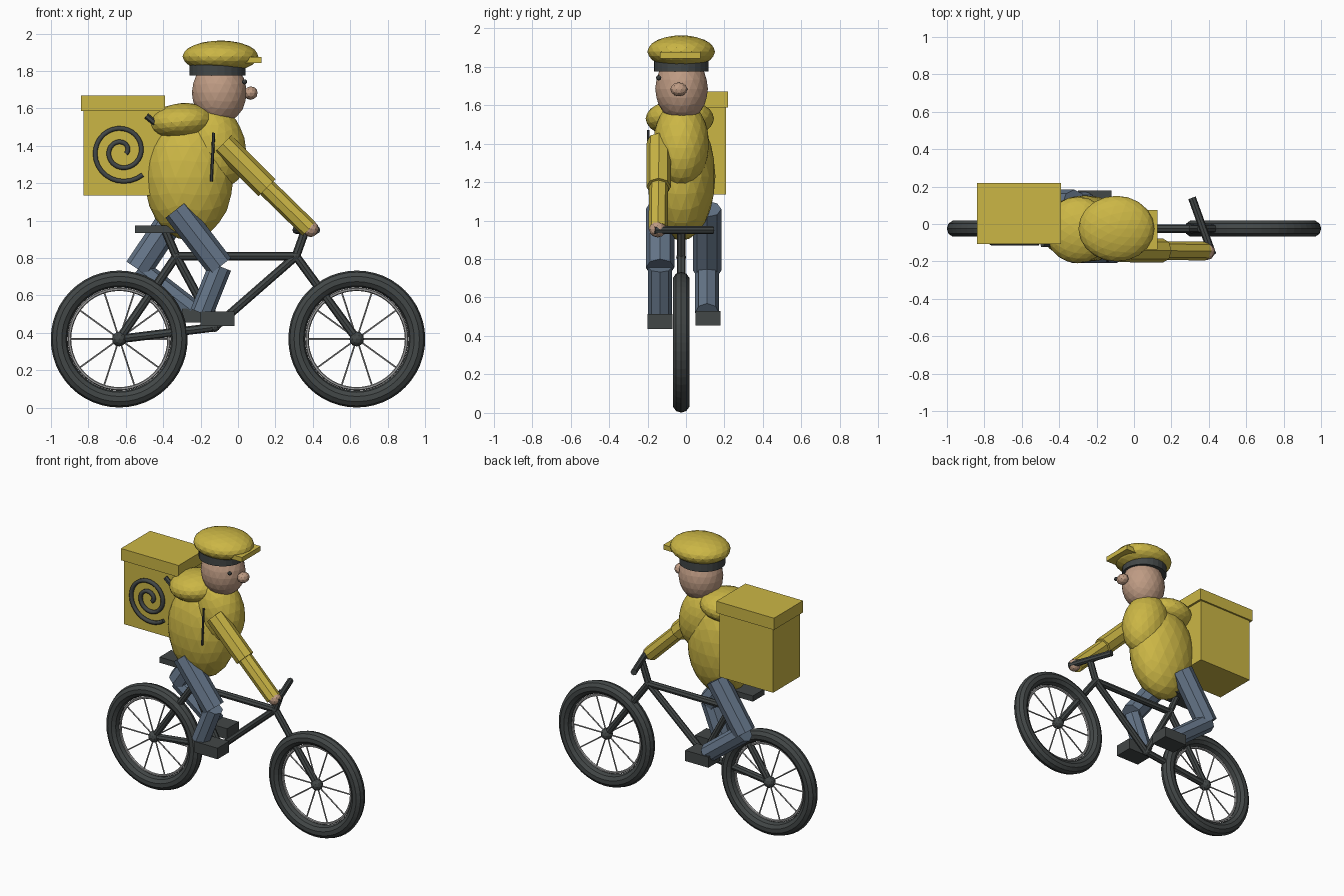
import bpy, math
from math import cos, sin, pi, radians
from mathutils import Vector

cube = bpy.data.objects.get("Cube")
if cube:
    bpy.data.objects.remove(cube, do_unlink=True)


def material(name, rgb):
    m = bpy.data.materials.new(name)
    m.use_nodes = True
    m.diffuse_color = (*rgb, 1)
    m.node_tree.nodes["Principled BSDF"].inputs["Base Color"].default_value = (*rgb, 1)
    return m


YELLOW = material("yellow", (0.60, 0.47, 0.06))
BLUE = material("denim blue", (0.13, 0.18, 0.25))
DARK = material("charcoal", (0.055, 0.063, 0.063))
SKIN = material("skin", (0.52, 0.33, 0.23))
STEEL = material("steel grey", (0.36, 0.36, 0.36))
MID = -0.025  # y of the bicycle plane


def finish(name, mat):
    ob = bpy.context.object
    ob.name = name
    ob.data.name = name
    ob.data.materials.append(mat)
    return ob


def ball(name, mat, loc, radii, tilt=0, detail=3):
    bpy.ops.mesh.primitive_ico_sphere_add(subdivisions=detail, radius=1, location=loc,
                                          rotation=(0, radians(tilt), 0))
    ob = finish(name, mat)
    ob.scale = radii
    return ob


def block(name, mat, low, high):
    low, high = Vector(low), Vector(high)
    bpy.ops.mesh.primitive_cube_add(size=1, location=(low + high) / 2)
    ob = finish(name, mat)
    ob.scale = high - low
    return ob


def rod(name, mat, a, b, radius, sides=8):
    a, b = Vector(a), Vector(b)
    bpy.ops.mesh.primitive_cylinder_add(vertices=sides, radius=radius, depth=(b - a).length,
                                        location=(a + b) / 2)
    ob = finish(name, mat)
    ob.rotation_mode = "QUATERNION"
    ob.rotation_quaternion = (b - a).to_track_quat("Z", "Y")
    return ob


def ring(name, mat, loc, major, minor, sides):
    bpy.ops.mesh.primitive_torus_add(location=loc, rotation=(pi / 2, 0, 0), major_radius=major,
                                     minor_radius=minor, major_segments=48, minor_segments=sides)
    return finish(name, mat)


# wheels with rims, hubs and spokes
for side, x in (("rear", -0.635), ("front", 0.635)):
    hub = Vector((x, MID, 0.367))
    ring(side + "_tyre", DARK, hub, 0.321, 0.045, 10)
    ring(side + "_rim", STEEL, hub, 0.266, 0.009, 6)
    ball(side + "_hub", DARK, hub, (0.04, 0.04, 0.04), detail=2)
    for i in range(10):
        a = 2 * pi * i / 10
        rod(side + "_spoke", STEEL, hub, hub + Vector((cos(a), 0, sin(a))) * 0.27, 0.005, 5)

# bicycle frame
REAR, FRONT = (-0.635, 0.367), (0.635, 0.367)
CLUSTER, HEAD, CRANK = (-0.33, 0.81), (0.31, 0.81), (-0.125, 0.43)
TUBES = {
    "seat_stay": (REAR, CLUSTER), "chain_stay": (REAR, CRANK), "seat_tube": (CLUSTER, CRANK),
    "seat_post": (CLUSTER, (-0.39, 0.95)), "top_tube": (CLUSTER, HEAD),
    "down_tube": (HEAD, CRANK), "fork": (HEAD, FRONT), "stem": (HEAD, (0.36, 0.95)),
}
for name, (a, b) in TUBES.items():
    rod(name, DARK, (a[0], MID, a[1]), (b[0], MID, b[1]), 0.023)
for name, p in (("seat_joint", CLUSTER), ("head_joint", HEAD), ("crank_joint", CRANK)):
    ball(name, DARK, (p[0], MID, p[1]), (0.026, 0.026, 0.026), detail=2)
rod("handlebar", DARK, (0.42, -0.165, 0.95), (0.31, 0.14, 0.95), 0.021)
block("saddle", DARK, (-0.55, -0.09, 0.935), (-0.31, 0.04, 0.975))

# legs and shoes
LEGS = {
    "right": (-0.135, (-0.33, 1.06), (-0.095, 0.755), (-0.195, 0.505)),
    "left": (0.11, (-0.32, 1.06), (-0.535, 0.74), (-0.25, 0.52)),
}
for side, (y, hip, knee, ankle) in LEGS.items():
    rod(side + "_thigh", BLUE, (hip[0], y, hip[1]), (knee[0], y, knee[1]), 0.074)
    rod(side + "_shin", BLUE, (knee[0], y, knee[1]), (ankle[0], y, ankle[1]), 0.062)
block("right_shoe", DARK, (-0.20, -0.2, 0.437), (-0.02, -0.07, 0.515))
block("left_shoe", DARK, (-0.30, 0.05, 0.455), (-0.12, 0.18, 0.53))

# jacket
ball("torso", YELLOW, (-0.262, MID, 1.23), (0.238, 0.178, 0.335))
ball("chest", YELLOW, (-0.12, MID, 1.40), (0.16, 0.145, 0.23), tilt=-15)
ball("hood", YELLOW, (-0.30, -0.032, 1.53), (0.176, 0.178, 0.098), tilt=-5)
rod("zip", DARK, (-0.13, -0.197, 1.47), (-0.142, -0.197, 1.21), 0.008, 6)

# arm and hand
SHOULDER, ELBOW, WRIST = (-0.08, -0.14, 1.41), (0.155, -0.142, 1.175), (0.38, -0.145, 0.955)
rod("upper_arm", YELLOW, SHOULDER, ELBOW, 0.064)
rod("forearm", YELLOW, ELBOW, WRIST, 0.05)
ball("hand", SKIN, (0.39, -0.148, 0.955), (0.043, 0.045, 0.043), detail=2)

# head
ball("head", SKIN, (-0.10, -0.023, 1.685), (0.147, 0.137, 0.17))
ball("nose", SKIN, (0.068, -0.037, 1.682), (0.038, 0.045, 0.036), detail=2)
ball("eye", DARK, (0.035, -0.142, 1.742), (0.014, 0.014, 0.014), detail=2)

# cap
ball("cap", YELLOW, (-0.094, -0.025, 1.878), (0.203, 0.176, 0.085))
band = rod("cap_band", DARK, (-0.11, -0.025, 1.775), (-0.11, -0.025, 1.84), 0.15, 24)
band.scale = (1, 0.95, 1)
block("cap_visor", YELLOW, (-0.05, -0.135, 1.842), (0.125, 0.075, 1.875))

# delivery box with lid and strap
block("box_body", YELLOW, (-0.825, -0.093, 1.135), (-0.405, 0.207, 1.60))
block("box_lid", YELLOW, (-0.84, -0.106, 1.587), (-0.39, 0.219, 1.67))
rod("box_strap", DARK, (-0.49, -0.11, 1.56), (-0.43, -0.11, 1.51), 0.016, 6)

# spiral on the side of the box
curve = bpy.data.curves.new("box_spiral", "CURVE")
curve.dimensions = "3D"
curve.bevel_depth = 0.014
curve.bevel_resolution = 1
curve.use_fill_caps = True
line = curve.splines.new("POLY")
STEPS = 56
line.points.add(STEPS)
for i, p in enumerate(line.points):
    t = i / STEPS
    a = radians(-48 - 700 * t)
    r = 0.168 - 0.142 * t
    p.co = (-0.622 + r * cos(a), -0.1, 1.37 + r * sin(a), 1)
curve.materials.append(DARK)
bpy.context.collection.objects.link(bpy.data.objects.new("box_spiral", curve))
